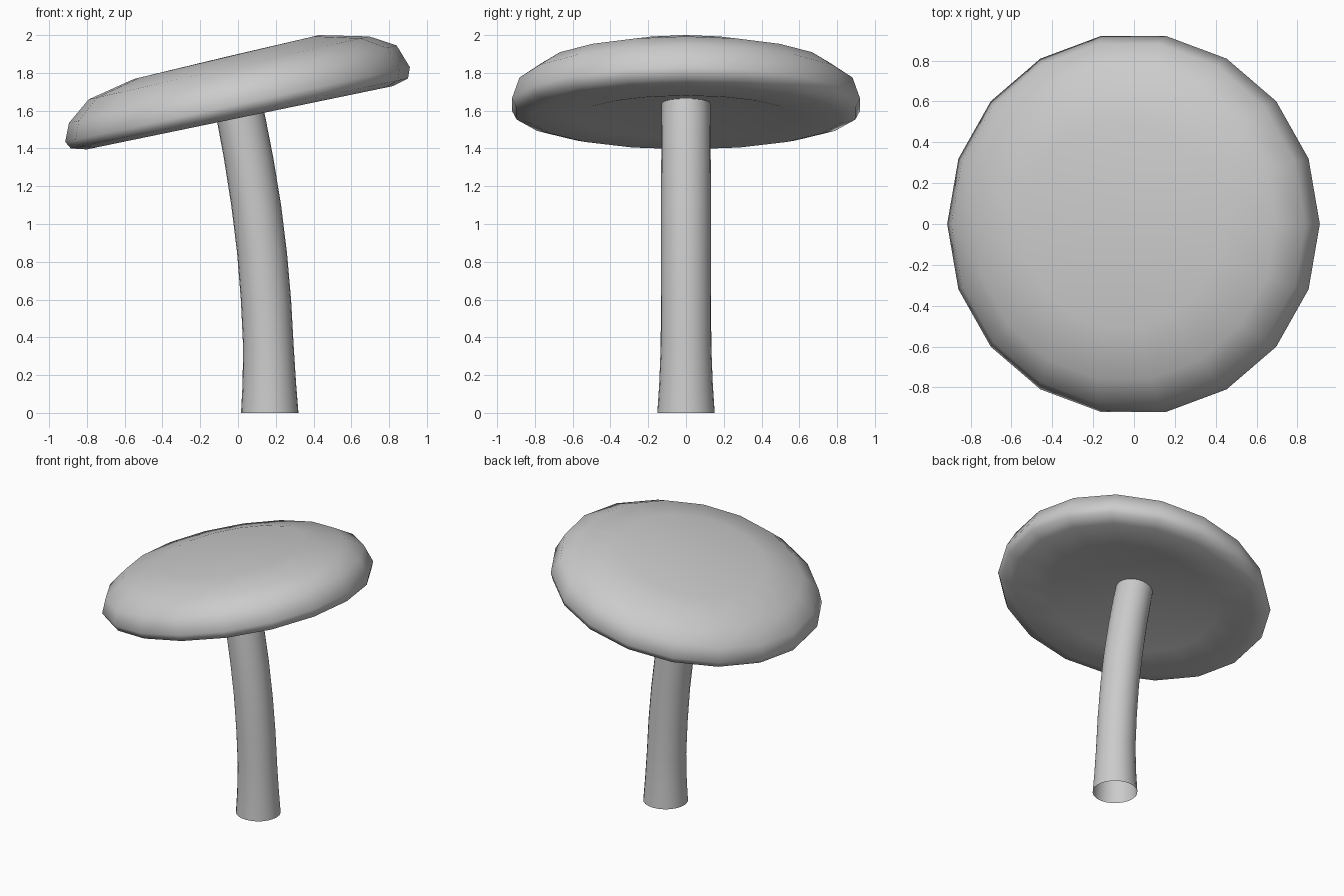
import bpy, bmesh
from math import sin, cos, pi, radians

if "Cube" in bpy.data.objects:
    bpy.data.objects.remove(bpy.data.objects["Cube"])


def loft(name, rings, sides, center_start=None, center_end=None):
    """Skin a stack of tilted rings: (left x, left z, right x, right z, y radius)."""
    bm = bmesh.new()
    loops = []
    for lx, lz, rx, rz, ry in rings:
        loop = []
        for i in range(sides):
            a = 2 * pi * i / sides
            t = (1 + cos(a)) / 2
            loop.append(bm.verts.new((lx + (rx - lx) * t, ry * sin(a), lz + (rz - lz) * t)))
        loops.append(loop)
    for a, b in zip(loops, loops[1:]):
        for i in range(sides):
            j = (i + 1) % sides
            bm.faces.new((a[i], a[j], b[j], b[i]))
    for center, loop, flip in ((center_start, loops[0], True), (center_end, loops[-1], False)):
        if center:
            c = bm.verts.new(center)
            for i in range(sides):
                p, q = loop[i], loop[(i + 1) % sides]
                bm.faces.new((q, p, c) if flip else (p, q, c))
    mesh = bpy.data.meshes.new(name)
    bm.to_mesh(mesh)
    bm.free()
    obj = bpy.data.objects.new(name, mesh)
    bpy.context.collection.objects.link(obj)
    bpy.ops.object.select_all(action='DESELECT')
    obj.select_set(True)
    bpy.context.view_layer.objects.active = obj
    bpy.ops.object.shade_smooth_by_angle(angle=radians(60))
    return obj


# Tilted cap: hollowed underside, rounded rim, flattened top
cap_rings = [
    (-0.55, 1.45, 0.57, 1.68, 0.58),
    (-0.80, 1.395, 0.82, 1.73, 0.83),
    (-0.885, 1.40, 0.90, 1.77, 0.91),
    (-0.915, 1.435, 0.91, 1.83, 0.935),
    (-0.895, 1.535, 0.84, 1.945, 0.895),
    (-0.79, 1.66, 0.695, 1.993, 0.77),
    (-0.55, 1.768, 0.43, 2.0, 0.51),
]
loft("cap", cap_rings, 18, (0.0, 0.0, 1.66), (-0.06, 0.0, 1.886))

# Curved stem, open at the foot: (height, centre x, radius)
stem_path = [(0, 0.168, 0.152), (0.15, 0.166, 0.142), (0.35, 0.161, 0.134), (0.6, 0.148, 0.133),
             (0.85, 0.127, 0.132), (1.1, 0.096, 0.132), (1.35, 0.056, 0.131), (1.56, 0.016, 0.13),
             (1.68, -0.01, 0.128)]
loft("stem", [(x - r, z, x + r, z, r) for z, x, r in stem_path], 24)
